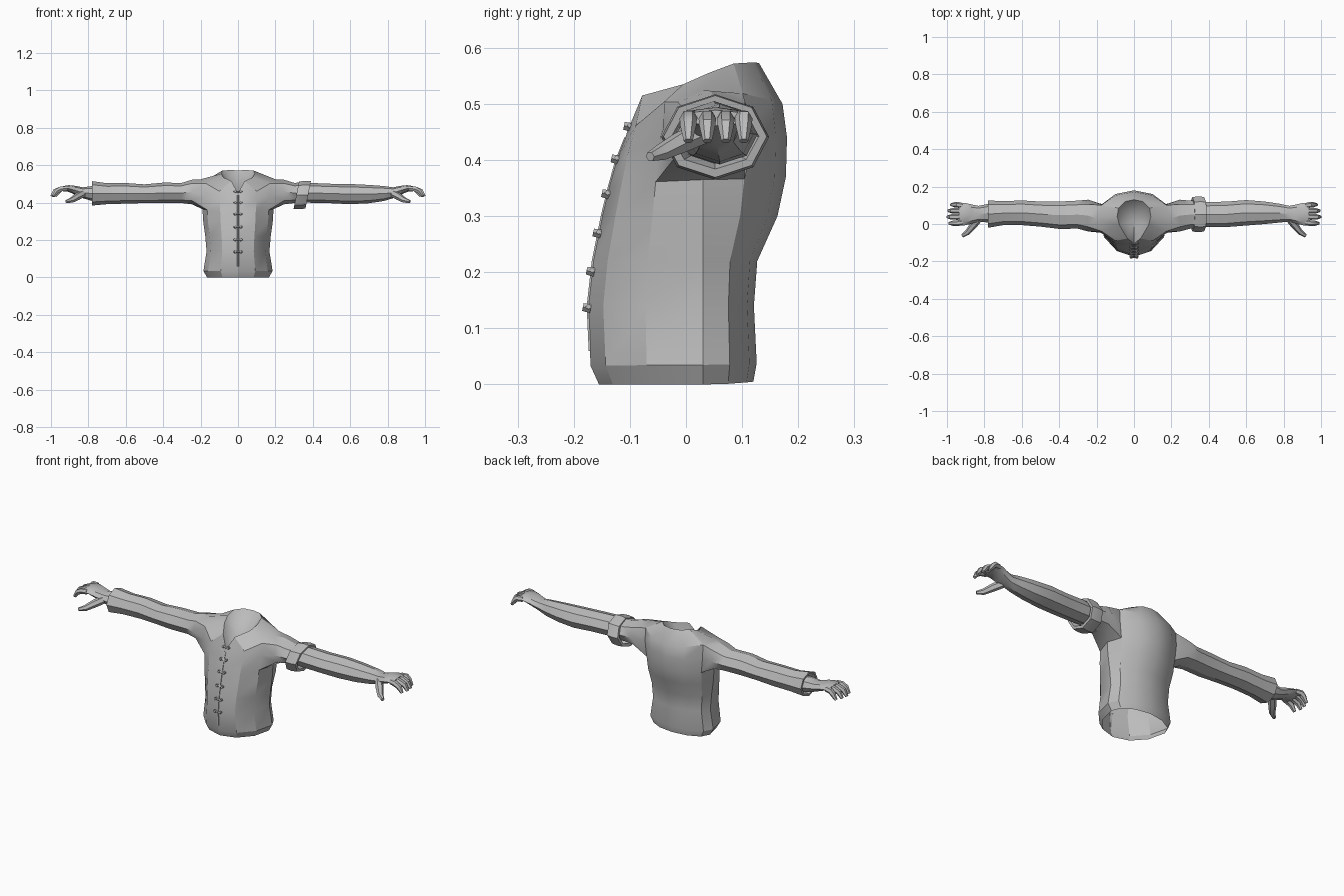
import bpy, bmesh, math
from mathutils import Vector

if "Cube" in bpy.data.objects:
    bpy.data.objects.remove(bpy.data.objects["Cube"])

mat = bpy.data.materials.new("cloth_grey")
mat.diffuse_color = (0.5, 0.5, 0.5, 1)
mat.use_nodes = True
mat.node_tree.nodes["Principled BSDF"].inputs["Base Color"].default_value = mat.diffuse_color


def finish(name, bm, angle=28):
    bmesh.ops.recalc_face_normals(bm, faces=bm.faces)
    me = bpy.data.meshes.new(name)
    bm.to_mesh(me)
    bm.free()
    ob = bpy.data.objects.new(name, me)
    bpy.context.collection.objects.link(ob)
    me.materials.append(mat)
    bpy.ops.object.select_all(action='DESELECT')
    ob.select_set(True)
    bpy.context.view_layer.objects.active = ob
    bpy.ops.object.shade_smooth_by_angle(angle=math.radians(angle))
    return ob


def bridge(bm, a, b):
    n = len(a)
    for i in range(n):
        bm.faces.new((a[i], a[(i + 1) % n], b[(i + 1) % n], b[i]))


def arm_ring(bm, x, yc, zc, ry, rz, lean=0.0):
    """Eight-sided section across an arm that runs along x."""
    out = []
    for k in range(8):
        a = k * math.pi / 4
        c, s = math.cos(a), math.sin(a)
        out.append(bm.verts.new((x + lean * s * rz, yc + ry * c, zc + rz * s)))
    return out


def loft(bm, sections, start=None):
    prev = start
    for sec in sections:
        ring = arm_ring(bm, *sec)
        if prev:
            bridge(bm, prev, ring)
        prev = ring
    return prev


def tube(bm, pts, radii, sides=6, squash=1.0):
    """Capped tube through a few points."""
    pts = [Vector(p) for p in pts]
    prev = None
    for i, (p, r) in enumerate(zip(pts, radii)):
        d = (pts[min(i + 1, len(pts) - 1)] - pts[max(i - 1, 0)]).normalized()
        up = Vector((0, 0, 1))
        u = d.cross(up).normalized()
        v = u.cross(d)
        ring = [bm.verts.new(p + u * r * math.cos(2 * math.pi * k / sides)
                             + v * r * squash * math.sin(2 * math.pi * k / sides))
                for k in range(sides)]
        if prev:
            bridge(bm, prev, ring)
        else:
            bm.faces.new(ring)
        prev = ring
    bm.faces.new(prev)


# Shirt body: side z, front z, back z, half width, front y, back y
levels = [(0, 0, .005, .165, -.155, .12), (.035, .033, .038, .185, -.17, .126),
          (.14, .14, .14, .168, -.175, .121), (.22, .22, .22, .175, -.166, .127),
          (.30, .30, .30, .186, -.15, .163), (.365, .35, .37, .19, -.138, .178),
          (.45, .40, .44, .2, -.124, .18), (.525, .44, .50, .2, -.108, .172)]
bm = bmesh.new()
rings = []
for zs, zf, zb, hx, yf, yb in levels:
    ring = []
    for i in range(12):
        a = i * math.pi / 6
        c, s = math.cos(a), math.sin(a)
        y = .03 + (yb - .03) * s if s > 0 else .03 + (.03 - yf) * s
        z = zs + ((zb if s > 0 else zf) - zs) * s * s
        ring.append(bm.verts.new((hx * c, y, z)))
    rings.append(ring)

# Collar edge with a notch at the front, listed from front to back
collar = [(0, -.105, .45), (.035, -.078, .515), (.078, -.005, .535), (.09, .04, .555),
          (.083, .085, .572), (.048, .12, .574), (0, .13, .573)]
neck = [None] * 12
for k, (x, y, z) in enumerate(collar):
    neck[(k + 9) % 12] = bm.verts.new((x, y, z))
    if 0 < k < 6:
        neck[9 - k] = bm.verts.new((-x, y, z))
rings.append(neck)

# Leave out the faces where the arms join
for l in range(len(rings) - 1):
    for i in range(12):
        if l in (5, 6) and i in (11, 0, 5, 6):
            continue
        j = (i + 1) % 12
        bm.faces.new((rings[l][i], rings[l][j], rings[l + 1][j], rings[l + 1][i]))
# Sunken neck opening
pit = bm.verts.new((0, .02, .45))
for i in range(12):
    bm.faces.new((neck[i], neck[(i + 1) % 12], pit))

# Sleeves: short on the right, long with an open cuff on the left
shoulder = [(.245, .045, .457, .085, .066), (.30, .05, .452, .075, .054)]
short = shoulder + [(.345, .05, .452, .075, .056)]
long = shoulder + [(.40, .047, .452, .073, .055), (.50, .053, .448, .067, .05),
                   (.60, .06, .45, .066, .055), (.70, .058, .448, .064, .056),
                   (.78, .053, .45, .073, .065), (.78, .053, .45, .062, .054),
                   (.72, .056, .45, .052, .045)]
for side, secs in ((1, short), (-1, long)):
    back, mid, front = (1, 0, 11) if side > 0 else (5, 6, 7)
    hole = [rings[6][back], rings[7][back], rings[7][mid], rings[7][front],
            rings[6][front], rings[5][front], rings[5][mid], rings[5][back]]
    loft(bm, [(side * s[0],) + s[1:] for s in secs], hole)
finish("shirt", bm)

# Rolled cuff on the short sleeve
bm = bmesh.new()
band = [(.312, .052, .44, .076, .055, .2), (.312, .052, .44, .092, .073, .2),
        (.345, .052, .441, .096, .076, .2), (.375, .052, .442, .092, .073, .2),
        (.375, .052, .442, .078, .058, .2), (.335, .052, .442, .06, .048, .2)]
loft(bm, band)
finish("rolled_cuff", bm, 20)

# Bare forearms and hands
forearm = [(.34, .05, .452, .066, .05), (.40, .05, .452, .067, .053),
           (.50, .052, .449, .068, .052), (.60, .06, .446, .068, .054),
           (.70, .06, .446, .06, .049)]
wrist_and_palm = [(.78, .058, .449, .05, .04), (.83, .055, .453, .042, .029),
                  (.87, .053, .466, .052, .024), (.905, .053, .476, .06, .018),
                  (.935, .053, .475, .06, .014)]
fingers = [(.004, .99), (.038, 1.0), (.071, .995), (.103, .98)]
for side, label in ((1, "right"), (-1, "left")):
    bm = bmesh.new()
    secs = (forearm if side > 0 else [(.70, .058, .448, .048, .042)]) + wrist_and_palm
    end = loft(bm, [(side * s[0],) + s[1:] for s in secs])
    bm.faces.new(end)
    finish(label + "_forearm", bm)
    bm = bmesh.new()
    for y, tip in fingers:
        tube(bm, [(side * .915, y * .9 + .005, .476), (side * .945, y, .474),
                  (side * (tip - .022), y, .462), (side * (tip - .003), y, .434)],
             [.014, .0155, .0145, .008])
    tube(bm, [(side * .825, .035, .45), (side * .86, -.008, .432),
              (side * .89, -.045, .413), (side * .918, -.064, .406)],
         [.02, .02, .015, .009])
    finish(label + "_fingers", bm, 35)

# Front fastening: thin seam strip following the chest, and small toggles
chest = [(-.1715, .06), (-.175, .14), (-.166, .22), (-.15, .30), (-.138, .35), (-.124, .40), (-.108, .44)]


def chest_y(z):
    for (y0, z0), (y1, z1) in zip(chest, chest[1:]):
        if z <= z1:
            return y0 + (y1 - y0) * (z - z0) / (z1 - z0)
    return -.108 + (z - .44) * .36


bm = bmesh.new()
prev = None
for y, z in chest:
    ring = [bm.verts.new((x, y + d, z)) for x, d in
            ((-.005, .004), (-.004, -.002), (.004, -.002), (.005, .004))]
    if prev:
        bridge(bm, prev, ring)
    prev = ring
finish("front_seam", bm)

bm = bmesh.new()
for z in (.135, .2, .268, .338, .4, .458):
    y = chest_y(z) - .003
    tube(bm, [(-.022, y + .004, z + .004), (0, y, z), (.022, y + .004, z + .004)],
         [.005, .004, .005], 4)
    for x in (-.015, .015):
        tube(bm, [(x, y + .008, z), (x, y - .006, z + .003)], [.008, .007], 4)
finish("toggles", bm)
